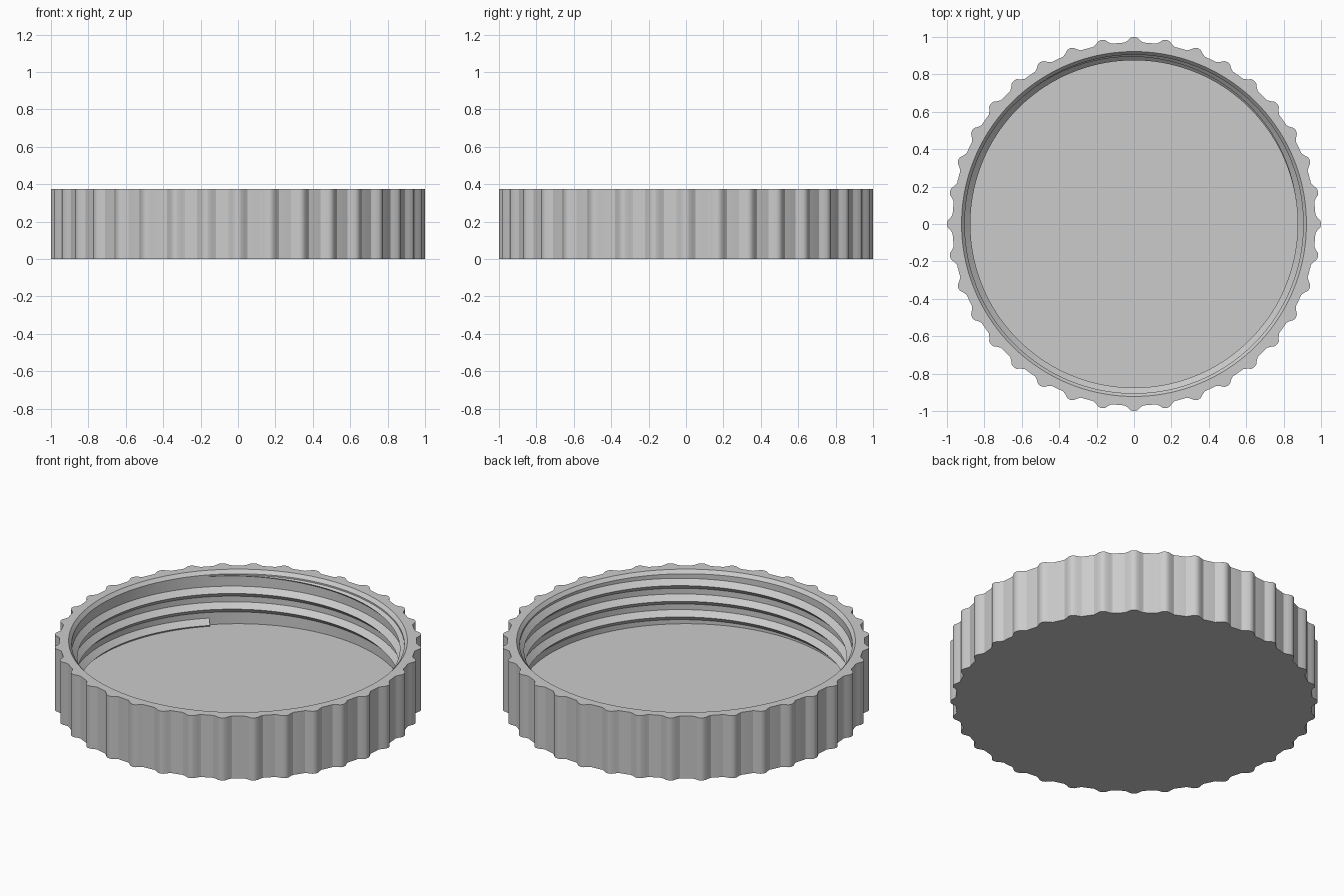
import bpy, bmesh
from math import sin, cos, sqrt, radians, tau

if "Cube" in bpy.data.objects:
    bpy.data.objects.remove(bpy.data.objects["Cube"])

grey = bpy.data.materials.new("grey plastic")
grey.use_nodes = True
grey.diffuse_color = (0.6, 0.6, 0.6, 1)
grey.node_tree.nodes["Principled BSDF"].inputs["Base Color"].default_value = grey.diffuse_color

HEIGHT, FLOOR, WALL = 0.375, 0.055, 0.905
SEGMENTS, RIBS = 360, 36


def finish(bm, name):
    """Turn a bmesh into a smooth shaded object with sharp edges kept."""
    bmesh.ops.recalc_face_normals(bm, faces=bm.faces)
    mesh = bpy.data.meshes.new(name)
    bm.to_mesh(mesh)
    bm.free()
    mesh.materials.append(grey)
    obj = bpy.data.objects.new(name, mesh)
    bpy.context.collection.objects.link(obj)
    bpy.ops.object.select_all(action="DESELECT")
    obj.select_set(True)
    bpy.context.view_layer.objects.active = obj
    bpy.ops.object.shade_smooth_by_angle(angle=radians(30))
    return obj


def bridge(bm, a, b):
    n = len(a)
    for i in range(n):
        j = (i + 1) % n
        bm.faces.new((a[i], a[j], b[j], b[i]))


def ribbed(angle, base=0.971, centre=0.96, rib=0.04):
    """Outer radius: a cylinder with evenly spaced round ribs."""
    step = tau / RIBS
    t = (angle + step / 2) % step - step / 2
    inside = rib ** 2 - (centre * sin(t)) ** 2
    return max(base, centre * cos(t) + sqrt(inside)) if inside > 0 else base


# Cap body: ribbed outside, flat rim, chamfered mouth, plain bore and floor
bm = bmesh.new()
profile = [(ribbed, 0), (ribbed, HEIGHT), (0.922, HEIGHT), (WALL, 0.355), (WALL, FLOOR)]
rings = []
for radius, z in profile:
    ring = []
    for i in range(SEGMENTS):
        a = tau * i / SEGMENTS
        r = radius(a) if callable(radius) else radius
        ring.append(bm.verts.new((r * cos(a), r * sin(a), z)))
    rings.append(ring)
for lower, upper in zip(rings, rings[1:]):
    bridge(bm, lower, upper)
bm.faces.new(rings[0])
bm.faces.new(rings[-1])
finish(bm, "cap_body")

# Screw thread: a triangular ridge swept up the bore, fading out at the top
PITCH, DEPTH, TURNS, STEPS = 0.094, 0.03, 3.0, 144
bm = bmesh.new()
sections = []
total = int(TURNS * STEPS)
for k in range(total + 1):
    turn = k / STEPS
    a = radians(135) + tau * turn
    z = 0.065 + PITCH * turn
    size = DEPTH * max(0.08, min(1, (TURNS - turn) / 0.35))
    root = WALL + 0.003
    points = [(root, z - size - 0.003), (WALL - size, z), (root, z + size + 0.003)]
    sections.append([bm.verts.new((r * cos(a), r * sin(a), h)) for r, h in points])
for s, t in zip(sections, sections[1:]):
    bridge(bm, s, t)
bm.faces.new(sections[0])
bm.faces.new(sections[-1])
finish(bm, "screw_thread")
